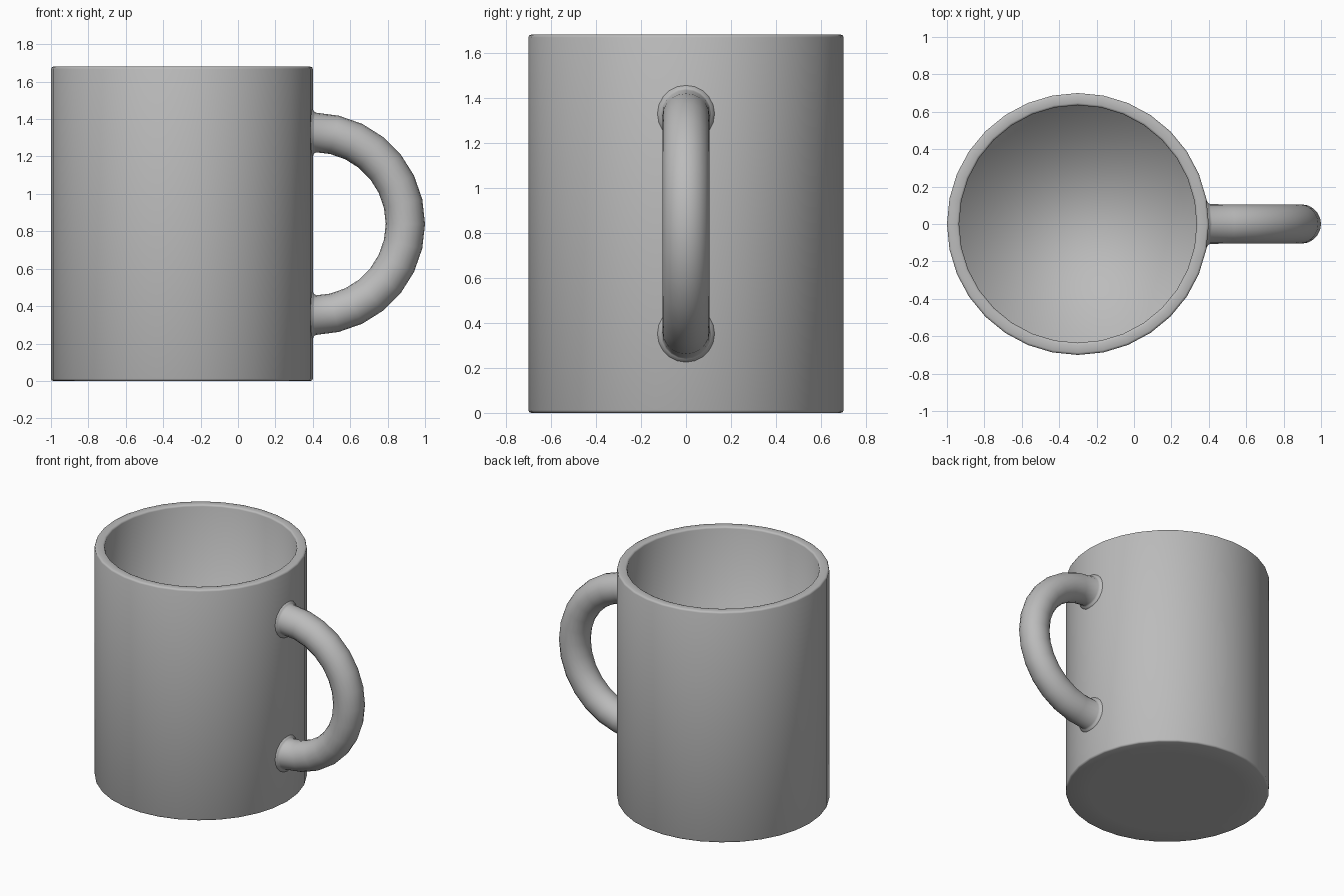
import bpy, bmesh, math

if "Cube" in bpy.data.objects:
    bpy.data.objects.remove(bpy.data.objects["Cube"])

SIDES = 32
CX, R_OUT, R_IN, HEIGHT, FLOOR = -0.3, 0.70, 0.635, 1.68, 0.08

grey = bpy.data.materials.new("plain_grey")
grey.diffuse_color = (0.5, 0.5, 0.5, 1)
grey.use_nodes = True
grey.node_tree.nodes["Principled BSDF"].inputs["Base Color"].default_value = grey.diffuse_color


def skin(name, rings, closed_ends=True):
    """Bridge a list of equally sized vertex rings into one smooth object."""
    bm = bmesh.new()
    loops = [[bm.verts.new(p) for p in ring] for ring in rings]
    n = len(loops[0])
    for a, b in zip(loops, loops[1:]):
        for i in range(n):
            j = (i + 1) % n
            bm.faces.new((a[i], a[j], b[j], b[i]))
    if closed_ends:
        bm.faces.new(loops[0])
        bm.faces.new(loops[-1])
    bmesh.ops.recalc_face_normals(bm, faces=bm.faces)
    for f in bm.faces:
        f.smooth = True
    mesh = bpy.data.meshes.new(name)
    bm.to_mesh(mesh)
    bm.free()
    mesh.materials.append(grey)
    obj = bpy.data.objects.new(name, mesh)
    bpy.context.collection.objects.link(obj)
    return obj


def circle(r, z):
    return [(CX + r * math.cos(2 * math.pi * i / SIDES),
             r * math.sin(2 * math.pi * i / SIDES), z) for i in range(SIDES)]


# Cup: underside, outer wall, softened rim, inner wall and flat floor
b = 0.012
profile = [(0.53, 0), (R_OUT - b, 0), (R_OUT - b * 0.3, b * 0.3), (R_OUT, b),
           (R_OUT, HEIGHT - b), (R_OUT - b * 0.3, HEIGHT - b * 0.3),
           (R_OUT - b, HEIGHT), (R_IN + b, HEIGHT),
           (R_IN + b * 0.3, HEIGHT - b * 0.3), (R_IN, HEIGHT - b),
           (R_IN, FLOOR)]
skin("cup", [circle(r, z) for r, z in profile])

# Handle: half ring with small flares that follow the cup wall
HX, HZ, MAJOR, MINOR, ARC, CROSS = 0.407, 0.84, 0.488, 0.105, 14, 20


def flare(side, radius, offset):
    ring = []
    for k in range(CROSS):
        t = 2 * math.pi * k / CROSS
        y = radius * math.sin(t)
        x = 0.4 - 0.098 * abs(y) + offset
        ring.append((x, y, HZ + side * MAJOR + radius * math.cos(t) * side))
    return ring


def arc_ring(angle):
    ring = []
    for k in range(CROSS):
        t = 2 * math.pi * k / CROSS
        d = MAJOR + MINOR * math.cos(t)
        ring.append((HX + d * math.cos(angle), MINOR * math.sin(t),
                     HZ + d * math.sin(angle)))
    return ring


flares = [(MINOR + 0.022, -0.03), (MINOR + 0.022, 0.0),
          (MINOR + 0.008, 0.006), (MINOR + 0.001, 0.018)]
top = [flare(1, r, o) for r, o in flares]
bottom = [flare(-1, r, o) for r, o in reversed(flares)]
middle = [arc_ring(math.pi / 2 - math.pi * i / ARC) for i in range(1, ARC)]
skin("handle", top + middle + bottom)
